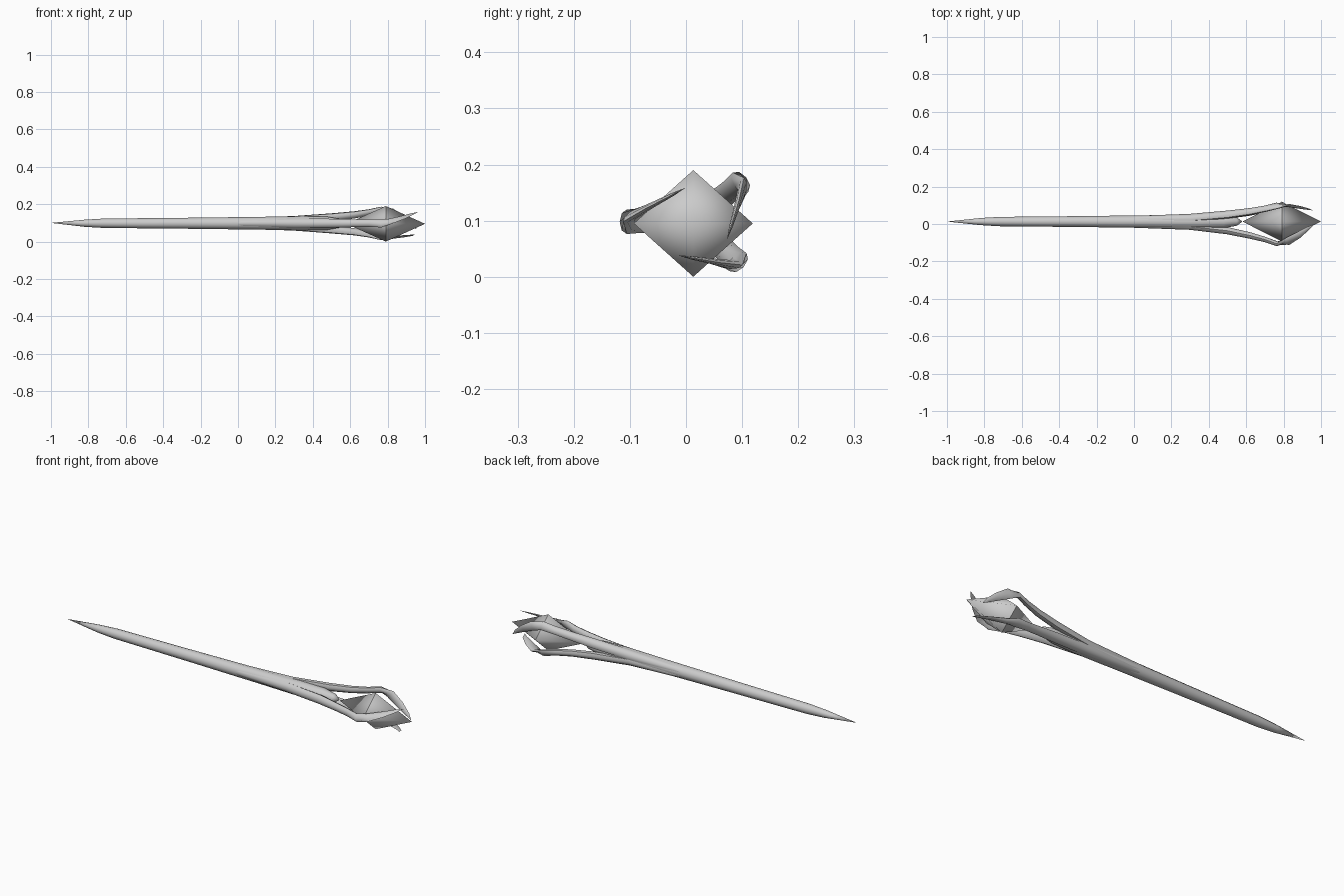
import bpy, bmesh, math
from mathutils import Vector

if "Cube" in bpy.data.objects:
    bpy.data.objects.remove(bpy.data.objects["Cube"])

CY, CZ = 0.013, 0.098      # axis of the staff


def finish(bm, name, angle=None):
    bmesh.ops.recalc_face_normals(bm, faces=bm.faces)
    me = bpy.data.meshes.new(name)
    bm.to_mesh(me)
    bm.free()
    ob = bpy.data.objects.new(name, me)
    bpy.context.collection.objects.link(ob)
    if angle:
        bpy.ops.object.select_all(action='DESELECT')
        ob.select_set(True)
        bpy.context.view_layer.objects.active = ob
        bpy.ops.object.shade_smooth_by_angle(angle=math.radians(angle))
    return ob


def skin(rings, start, end):
    """Join rings of points into a tube closed by two end points."""
    bm = bmesh.new()
    loops = [[bm.verts.new(p) for p in r] for r in rings]
    n = len(loops[0])
    for a, b in zip(loops, loops[1:]):
        for i in range(n):
            j = (i + 1) % n
            bm.faces.new((a[i], a[j], b[j], b[i]))
    for tip, r in ((bm.verts.new(start), loops[0]), (bm.verts.new(end), loops[-1])):
        for i in range(n):
            bm.faces.new((tip, r[i], r[(i + 1) % n]))
    return bm


def circle(x, r, n, cy=CY, cz=CZ, rz=None):
    return [Vector((x, cy + r * math.cos(math.tau * i / n),
                    cz + (rz or r) * math.sin(math.tau * i / n))) for i in range(n)]


# Tapered shaft with pointed foot
profile = [(-0.82, 0.019), (-0.72, 0.025), (-0.3, 0.029), (0.1, 0.034),
           (0.35, 0.038), (0.48, 0.035), (0.55, 0.022)]
finish(skin([circle(x, r, 12) for x, r in profile], (-1, CY, 0.1), (0.58, CY, CZ)),
       "shaft", 50)

# Four-sided crystal, smooth halves with a sharp girdle
bm = skin([circle(0.79, 0.106, 4, CY, 0.095, 0.095)], (0.58, CY, 0.095), (1.0, CY, 0.095))
for f in bm.faces:
    f.smooth = True
for e in bm.edges:
    if all(abs(v.co.x - 0.79) < 1e-4 for v in e.verts):
        e.smooth = False
finish(bm, "crystal")


# Prongs: stem flares outward, elbow, then a thin blade wraps round the crystal
# stem rows: x, radius, half thickness, half width
stem = [(0.0, 0.019, 0.014, 0.018), (0.3, 0.027, 0.017, 0.025),
        (0.5, 0.049, 0.019, 0.024), (0.62, 0.073, 0.017, 0.021),
        (0.70, 0.094, 0.014, 0.020), (0.765, 0.116, 0.013, 0.022)]
# blade rows: fraction from elbow to tip, x, half thickness, half width
blade = [(0.2, 0.82, 0.008, 0.024), (0.5, 0.88, 0.005, 0.019), (0.8, 0.93, 0.003, 0.010)]


def prong(name, angle, tip, scale):
    a = math.radians(angle)
    out = Vector((0, math.cos(a), math.sin(a)))
    side = Vector((0, -math.sin(a), math.cos(a)))
    axis = Vector((0, CY, CZ))
    rows = [(Vector((x, 0, 0)) + axis + out * r * (scale if x > 0.6 else 1), t, w)
            for x, r, t, w in stem]
    elbow, tip = rows[-1][0], Vector(tip)
    for f, x, t, w in blade:
        p = elbow.lerp(tip, f) + out * 0.012 * (1 - f)
        p.x = x
        rows.append((p, t, w))
    pts = [r[0] for r in rows] + [tip]
    rings = []
    for i, (p, t, w) in enumerate(rows):
        d = (pts[i + 1] - pts[max(i - 1, 0)]).normalized()
        wide = side.copy()
        if i >= len(stem):
            wide = Vector((1, 0, 0))
        wide = (wide - d * wide.dot(d)).normalized()
        thick = wide.cross(d)
        rings.append([p + wide * w * math.cos(math.tau * k / 8)
                      + thick * t * math.sin(math.tau * k / 8) for k in range(8)])
    finish(skin(rings, pts[0] - Vector((0.05, 0, 0)), tip), name, 50)


prong("front_prong", 180, (0.965, 0.0, 0.159), 1.02)
prong("upper_back_prong", 40, (0.955, 0.073, 0.066), 0.95)
prong("lower_back_prong", -42, (0.945, -0.014, 0.038), 0.93)
